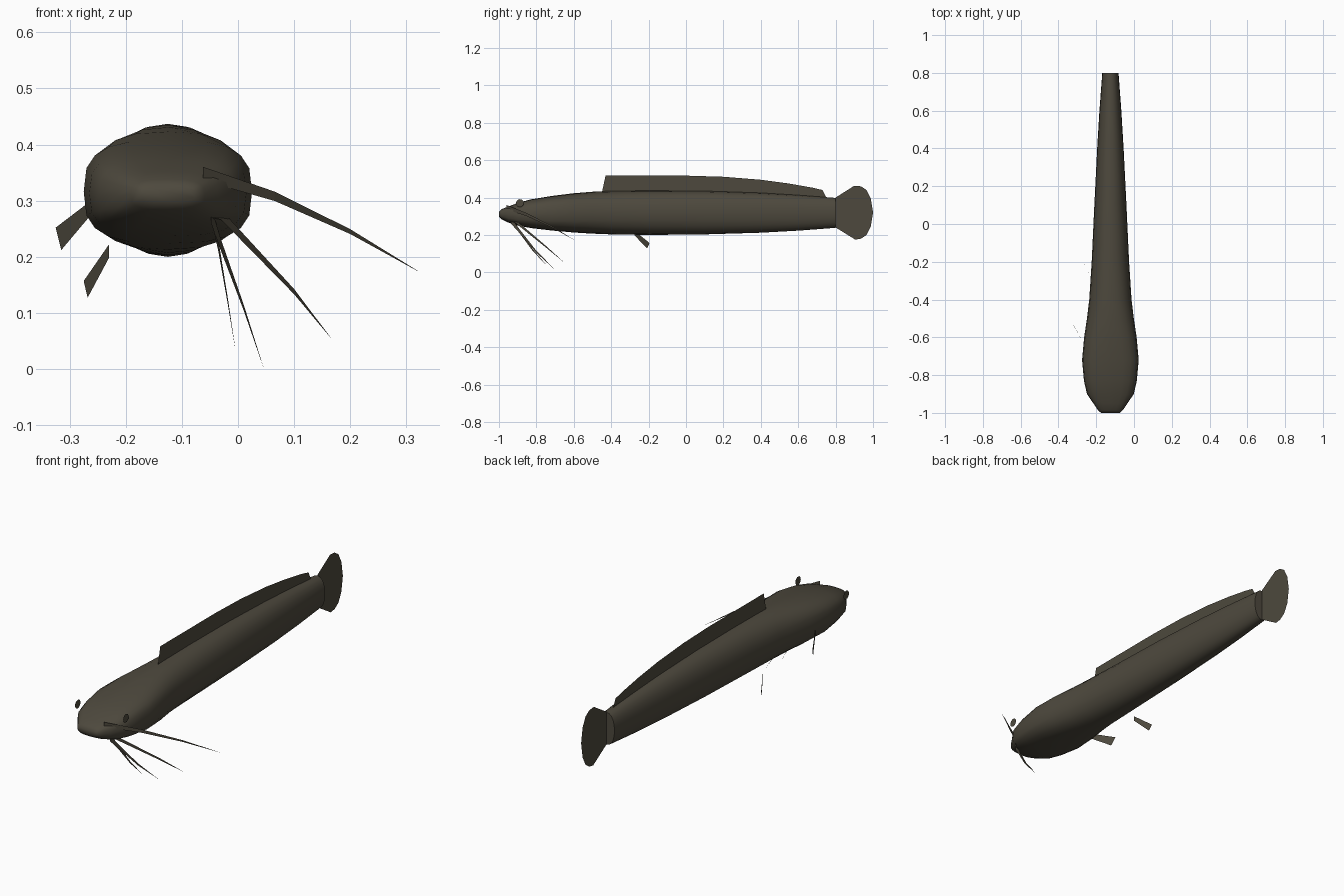
import bpy
import bmesh
import math
from mathutils import Vector

cube = bpy.data.objects.get("Cube")
if cube:
    bpy.data.objects.remove(cube, do_unlink=True)

MID = -0.125  # x of the body's centre plane

skin = bpy.data.materials.new("dark olive skin")
skin.use_nodes = True
colour = (0.075, 0.066, 0.047, 1)
skin.diffuse_color = colour
bsdf = skin.node_tree.nodes["Principled BSDF"]
bsdf.inputs["Base Color"].default_value = colour
bsdf.inputs["Roughness"].default_value = 0.8


def finish(name, bm, smooth=False):
    if smooth:
        bmesh.ops.recalc_face_normals(bm, faces=bm.faces)
    mesh = bpy.data.meshes.new(name)
    bm.to_mesh(mesh)
    bm.free()
    mesh.materials.append(skin)
    obj = bpy.data.objects.new(name, mesh)
    bpy.context.collection.objects.link(obj)
    if smooth:
        bpy.ops.object.select_all(action='DESELECT')
        obj.select_set(True)
        bpy.context.view_layer.objects.active = obj
        bpy.ops.object.shade_smooth_by_angle(angle=math.radians(50))
    return obj


def sheet(name, points):
    """Thin flat fin from its outline."""
    bm = bmesh.new()
    bm.faces.new([bm.verts.new(p) for p in points])
    return finish(name, bm)


def ribbon(name, path, width):
    """Upright ribbon that tapers to a point at the end of the path."""
    bm = bmesh.new()
    last = len(path) - 1
    rows = []
    for i, p in enumerate(path):
        half = Vector((0, 0, width * (1 - i / last) / 2 + 0.0003))
        rows.append([bm.verts.new(Vector(p) + half), bm.verts.new(Vector(p) - half)])
    for a, b in zip(rows, rows[1:]):
        bm.faces.new((a[0], a[1], b[1], b[0]))
    return finish(name, bm)


# Body stations: y, half width, bottom, top, squareness
stations = [
    (-1.0, 0.05, 0.298, 0.325, 3), (-0.985, 0.066, 0.283, 0.338, 3),
    (-0.95, 0.09, 0.266, 0.352, 3), (-0.9, 0.124, 0.25, 0.371, 3),
    (-0.83, 0.14, 0.237, 0.39, 3), (-0.72, 0.15, 0.224, 0.408, 3),
    (-0.6, 0.139, 0.213, 0.423, 2.7), (-0.5, 0.124, 0.207, 0.431, 2.4),
    (-0.4, 0.112, 0.203, 0.435, 2.3), (-0.2, 0.099, 0.2, 0.437, 2.2),
    (0.1, 0.085, 0.203, 0.435, 2.2), (0.4, 0.07, 0.212, 0.425, 2.2),
    (0.6, 0.058, 0.223, 0.413, 2.2), (0.8, 0.043, 0.238, 0.398, 2.2),
]
SIDES = 20


def power(v, n):
    return math.copysign(abs(v) ** (2 / n), v)


bm = bmesh.new()
rings = []
for y, half, low, high, n in stations:
    ring = []
    for k in range(SIDES):
        a = math.tau * k / SIDES
        ring.append(bm.verts.new((MID + half * power(math.cos(a), n), y,
                                  (low + high) / 2 + (high - low) / 2 * power(math.sin(a), n))))
    rings.append(ring)
for a, b in zip(rings, rings[1:]):
    for k in range(SIDES):
        j = (k + 1) % SIDES
        bm.faces.new((a[k], a[j], b[j], b[k]))
bm.faces.new(rings[0])
bm.faces.new(rings[-1])
finish("body", bm, smooth=True)

# Fins on the centre plane
dorsal = [(-0.45, 0.425), (-0.43, 0.517), (0, 0.517), (0.2, 0.511), (0.4, 0.495),
          (0.55, 0.475), (0.68, 0.452), (0.73, 0.44), (0.75, 0.4), (0.4, 0.415), (0, 0.43)]
sheet("dorsal_fin", [(MID, y, z) for y, z in dorsal])
tail = [(0.8, 0.24), (0.8, 0.4), (0.9, 0.463), (0.935, 0.46), (0.965, 0.44), (0.988, 0.395),
        (1, 0.32), (0.988, 0.245), (0.965, 0.2), (0.935, 0.18), (0.905, 0.175)]
sheet("tail_fin", [(MID, y, z) for y, z in tail])

# Paired fins, present on the right side
sheet("right_pectoral_fin", [(-0.262, -0.64, 0.3), (-0.325, -0.525, 0.252),
                             (-0.315, -0.545, 0.212), (-0.262, -0.64, 0.275)])
sheet("right_pelvic_fin", [(-0.23, -0.275, 0.222), (-0.275, -0.195, 0.157),
                           (-0.268, -0.208, 0.127), (-0.23, -0.275, 0.198)])

# Eye discs
for name, side in (("left_eye", 1), ("right_eye", -1)):
    centre = Vector((MID + side * 0.132, -0.888, 0.37))
    sheet(name, [centre + Vector((0, 0.021 * math.cos(a), 0.021 * math.sin(a)))
                 for a in (math.tau * k / 16 for k in range(16))])

# Barbels, present on the left side
ribbon("upper_barbel", [(-0.062, -0.96, 0.348), (0.065, -0.85, 0.308),
                        (0.2, -0.72, 0.245), (0.32, -0.6, 0.175)], 0.024)
ribbon("outer_chin_barbel", [(-0.055, -0.94, 0.285), (-0.03, -0.915, 0.275),
                             (0.1, -0.75, 0.138), (0.165, -0.655, 0.056)], 0.026)
ribbon("middle_chin_barbel", [(-0.048, -0.935, 0.275), (-0.03, -0.89, 0.22),
                              (0.01, -0.8, 0.11), (0.045, -0.69, 0.004)], 0.03)
ribbon("inner_chin_barbel", [(-0.045, -0.93, 0.27), (-0.035, -0.89, 0.22),
                             (-0.018, -0.82, 0.12), (-0.005, -0.745, 0.037)], 0.03)
